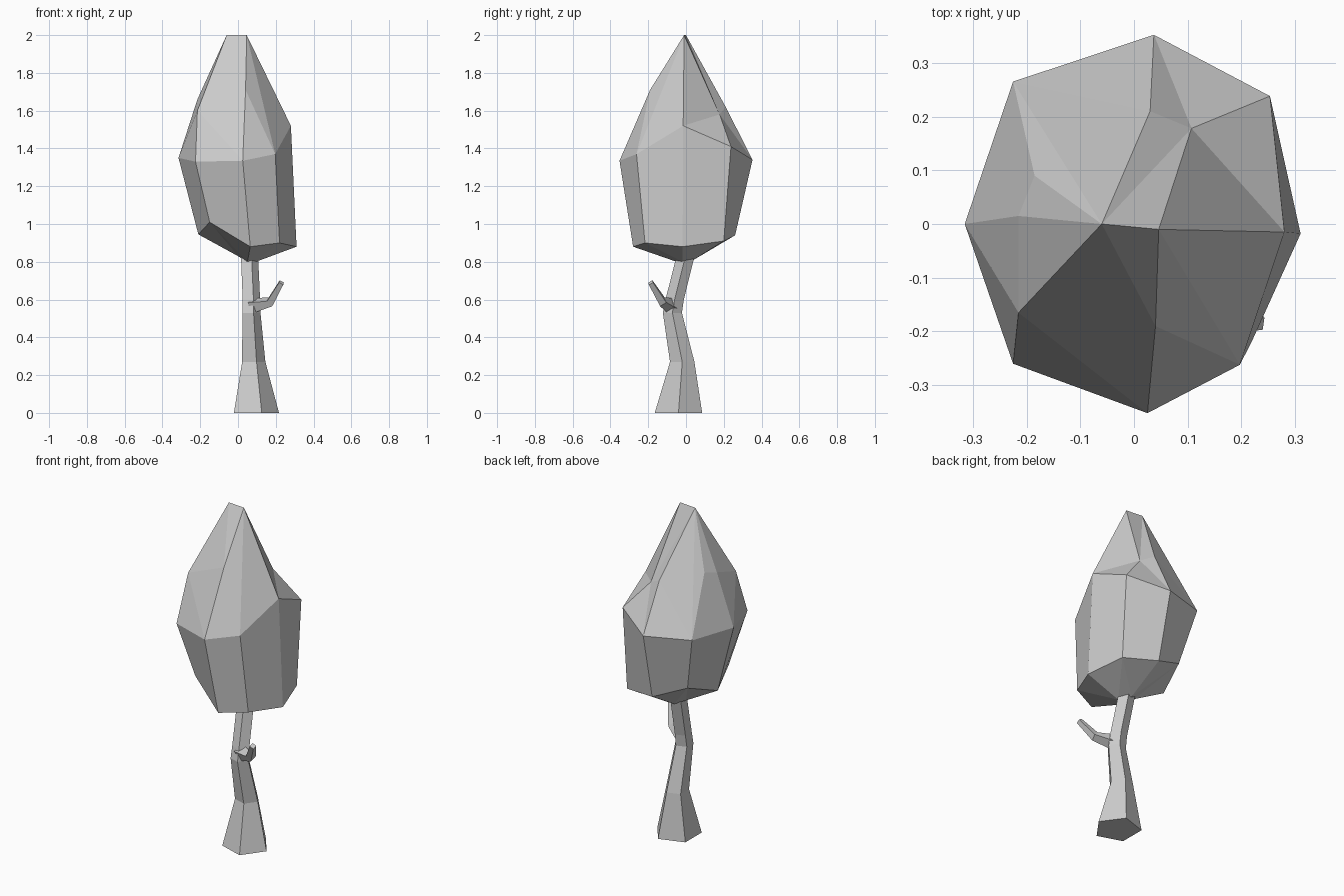
import bpy
import math
from mathutils import Vector

if "Cube" in bpy.data.objects:
    bpy.data.objects.remove(bpy.data.objects["Cube"])


def make_object(name, verts, faces):
    mesh = bpy.data.meshes.new(name)
    mesh.from_pydata(verts, [], faces)
    obj = bpy.data.objects.new(name, mesh)
    bpy.context.collection.objects.link(obj)
    import bmesh
    bm = bmesh.new()
    bm.from_mesh(mesh)
    bmesh.ops.recalc_face_normals(bm, faces=bm.faces)
    bm.to_mesh(mesh)
    bm.free()
    return obj


def tube(name, sides, stations, spin=0.0):
    """Faceted tube; each station is (centre, radius, facing direction)."""
    verts, faces = [], []
    for centre, radius, facing in stations:
        rot = Vector((0, 0, 1)).rotation_difference(Vector(facing))
        for i in range(sides):
            a = spin + math.tau * i / sides
            offset = Vector((radius * math.cos(a), radius * math.sin(a), 0))
            verts.append(Vector(centre) + rot @ offset)
    for s in range(len(stations) - 1):
        for i in range(sides):
            j = (i + 1) % sides
            a, b = s * sides, (s + 1) * sides
            faces.append((a + i, a + j, b + j, b + i))
    faces.append(tuple(range(sides)))
    faces.append(tuple(range(len(verts) - sides, len(verts))))
    return make_object(name, verts, faces)


# Five-sided bent trunk
UP = (0, 0, 1)
tube("trunk", 5, [
    ((0.085, -0.040, 0.00), 0.132, UP),
    ((0.077, -0.020, 0.27), 0.068, UP),
    ((0.066, -0.072, 0.53), 0.053, UP),
    ((0.066, -0.060, 0.60), 0.051, UP),
    ((0.055, 0.005, 0.86), 0.050, UP),
])

# Four-sided bent branch stub
tube("branch", 4, [
    ((0.070, -0.075, 0.565), 0.045, (1, -0.4, 0.1)),
    ((0.172, -0.125, 0.588), 0.028, (0.8, -0.6, 0.6)),
    ((0.230, -0.187, 0.690), 0.018, (0.5, -0.5, 0.8)),
], spin=math.pi / 4)

# Faceted crown: rings run counter-clockwise from +x
lower = [(0.31, -0.018, 0.88), (0.25, 0.20, 0.91), (0.042, 0.26, 0.94),
         (-0.15, 0.20, 1.02), (-0.21, 0.0, 0.945), (-0.15, -0.19, 1.01),
         (0.065, -0.28, 0.88), (0.22, -0.217, 0.90)]
middle = [(0.28, -0.015, 1.52), (0.253, 0.238, 1.41), (0.037, 0.352, 1.34),
          (-0.225, 0.265, 1.35), (-0.315, 0.0, 1.35), (-0.225, -0.26, 1.33),
          (0.025, -0.352, 1.335), (0.197, -0.262, 1.37)]
shoulder = [(0.107, 0.178, 1.58), (0.03, 0.21, 1.62), (-0.185, 0.09, 1.68),
            (-0.215, 0.015, 1.66), (-0.215, -0.165, 1.60), (0.04, -0.19, 1.71)]
apex = [(-0.06, 0.0, 2.0), (0.046, -0.01, 2.0)]
base = [(0.095, -0.02, 0.80), (0.05, 0.04, 0.81),
        (0.0, 0.0, 0.83), (0.05, -0.05, 0.80)]

verts = lower + middle + shoulder + apex + base
M = list(range(8, 16))
NE, N, NW, W, SW, S = range(16, 22)
A, B = 22, 23
E0, N0, W0, S0 = range(24, 28)

# Crown sides
faces = [(i, (i + 1) % 8, M[(i + 1) % 8], M[i]) for i in range(8)]
# Crown top
faces += [(B, M[0], NE), (M[0], M[1], NE), (M[1], M[2], NE), (M[2], N, NE),
          (NE, N, A), (NE, A, B), (N, M[2], M[3]), (N, M[3], A),
          (A, M[3], NW), (NW, M[3], M[4]), (NW, M[4], W), (NW, W, A),
          (W, M[4], SW), (M[4], M[5], SW), (W, SW, A), (SW, M[5], M[6]),
          (SW, M[6], S), (SW, S, A), (A, S, B), (S, M[6], M[7]),
          (S, M[7], B), (B, M[7], M[0])]
# Crown underside
corners = [E0, N0, W0, S0]
for k in range(4):
    p, q = corners[k], corners[(k + 1) % 4]
    a, b, c = 2 * k, 2 * k + 1, (2 * k + 2) % 8
    faces += [(a, b, p), (b, q, p), (b, c, q)]
faces.append((E0, N0, W0, S0))
make_object("crown", verts, faces)
